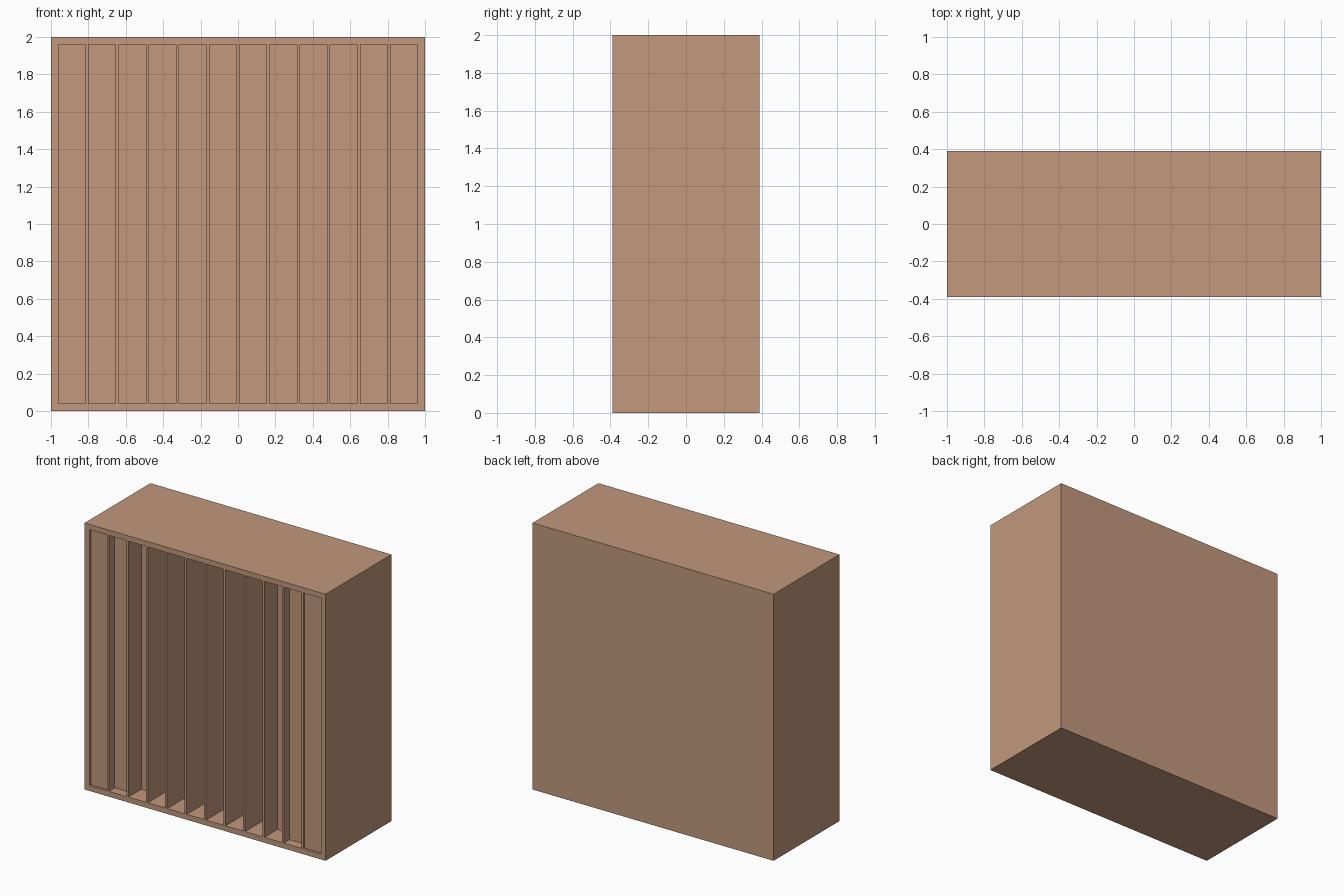
import bpy, bmesh
from mathutils import Matrix, Vector

if "Cube" in bpy.data.objects:
    bpy.data.objects.remove(bpy.data.objects["Cube"])

# Overall sizes
WIDTH, DEPTH, HEIGHT = 2.0, 0.78, 2.0
RIM = 0.04            # frame border around the wells
FIN = 0.0164          # divider thickness
WELLS = 12
WELL_W = (WIDTH - 2 * RIM - (WELLS - 1) * FIN) / WELLS
STEP = 0.0172         # depth unit; wells deepen with the square of their index
FRONT = -DEPTH / 2

wood = bpy.data.materials.new("light_wood")
wood.diffuse_color = (0.539, 0.314, 0.205, 1)
wood.use_nodes = True
wood.node_tree.nodes["Principled BSDF"].inputs["Base Color"].default_value = wood.diffuse_color


def add_box(bm, lo, hi):
    lo, hi = Vector(lo), Vector(hi)
    mat = Matrix.Translation((lo + hi) / 2) @ Matrix.Diagonal((*(hi - lo), 1))
    bmesh.ops.create_cube(bm, size=1, matrix=mat)


def finish(name, bm):
    mesh = bpy.data.meshes.new(name)
    bm.to_mesh(mesh)
    bm.free()
    mesh.materials.append(wood)
    obj = bpy.data.objects.new(name, mesh)
    bpy.context.collection.objects.link(obj)
    return obj


# Solid cabinet body
bm = bmesh.new()
add_box(bm, (-WIDTH / 2, FRONT, 0), (WIDTH / 2, -FRONT, HEIGHT))
body = finish("diffuser_panel", bm)

# Well cutters, shallow at the sides and deep in the middle
bm = bmesh.new()
for i in range(WELLS):
    n = min(i, WELLS - 1 - i) + 1
    x = -WIDTH / 2 + RIM + i * (WELL_W + FIN)
    add_box(bm, (x, FRONT - 0.1, RIM),
            (x + WELL_W, FRONT + STEP * n * n, HEIGHT - RIM))
cutter = finish("well_cutter", bm)
cutter.hide_render = True

# Carve the wells, leaving thin fins between them
mod = body.modifiers.new("wells", 'BOOLEAN')
mod.operation = 'DIFFERENCE'
mod.solver = 'EXACT'
mod.object = cutter
bpy.context.view_layer.objects.active = body
bpy.ops.object.modifier_apply(modifier=mod.name)
bpy.data.objects.remove(cutter)
